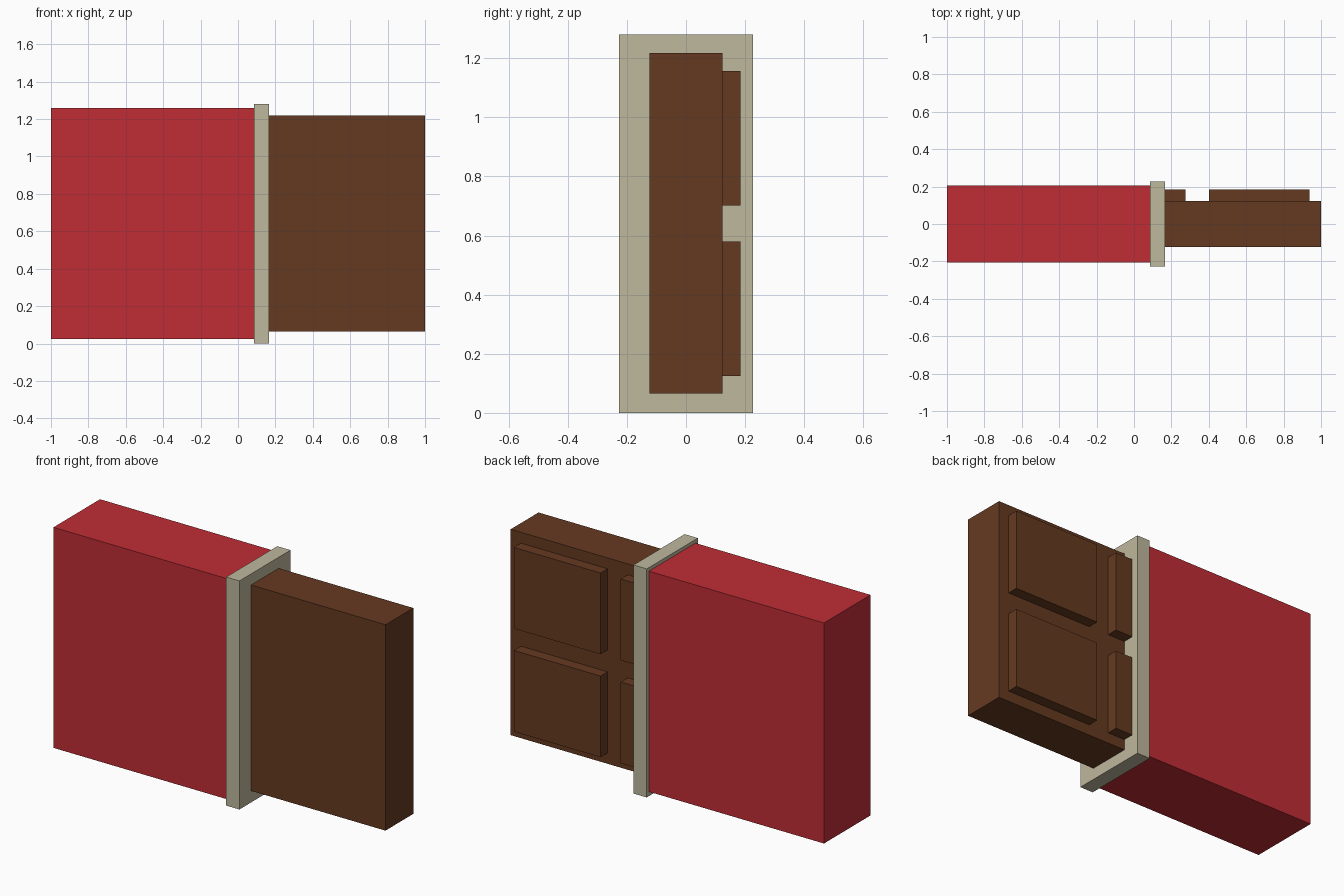
import bpy

cube = bpy.data.objects.get("Cube")
if cube:
    bpy.data.objects.remove(cube, do_unlink=True)


def material(name, rgb):
    m = bpy.data.materials.new(name)
    m.use_nodes = True
    color = (*rgb, 1)
    m.diffuse_color = color
    m.node_tree.nodes["Principled BSDF"].inputs["Base Color"].default_value = color
    return m


def box(name, x, y, z, mat):
    """Box spanning the (min, max) range on each axis."""
    spans = (x, y, z)
    bpy.ops.mesh.primitive_cube_add(size=1, location=[sum(s) / 2 for s in spans])
    ob = bpy.context.object
    ob.name = name
    ob.scale = [s[1] - s[0] for s in spans]
    bpy.ops.object.transform_apply(location=False, rotation=False, scale=True)
    ob.data.materials.append(mat)
    return ob


red = material("wrapper red", (0.521, 0.026, 0.036))
foil = material("foil beige", (0.521, 0.479, 0.337))
brown = material("chocolate brown", (0.130, 0.042, 0.015))

# Paper sleeve and the foil band at its open end
box("wrapper", (-1, 0.09), (-0.205, 0.207), (0.025, 1.26), red)
box("foil_band", (0.085, 0.167), (-0.226, 0.226), (0, 1.28), foil)

# Exposed slab of the bar
box("chocolate_slab", (0.16, 1), (-0.123, 0.123), (0.065, 1.218), brown)

# Raised segments on the back, two rows; the inner column runs into the foil
for row, z in (("lower", (0.125, 0.58)), ("upper", (0.702, 1.157))):
    for col, x in (("outer", (0.40, 0.937)), ("inner", (0.16, 0.275))):
        box(f"{row}_{col}_segment", x, (0.12, 0.185), z, brown)
